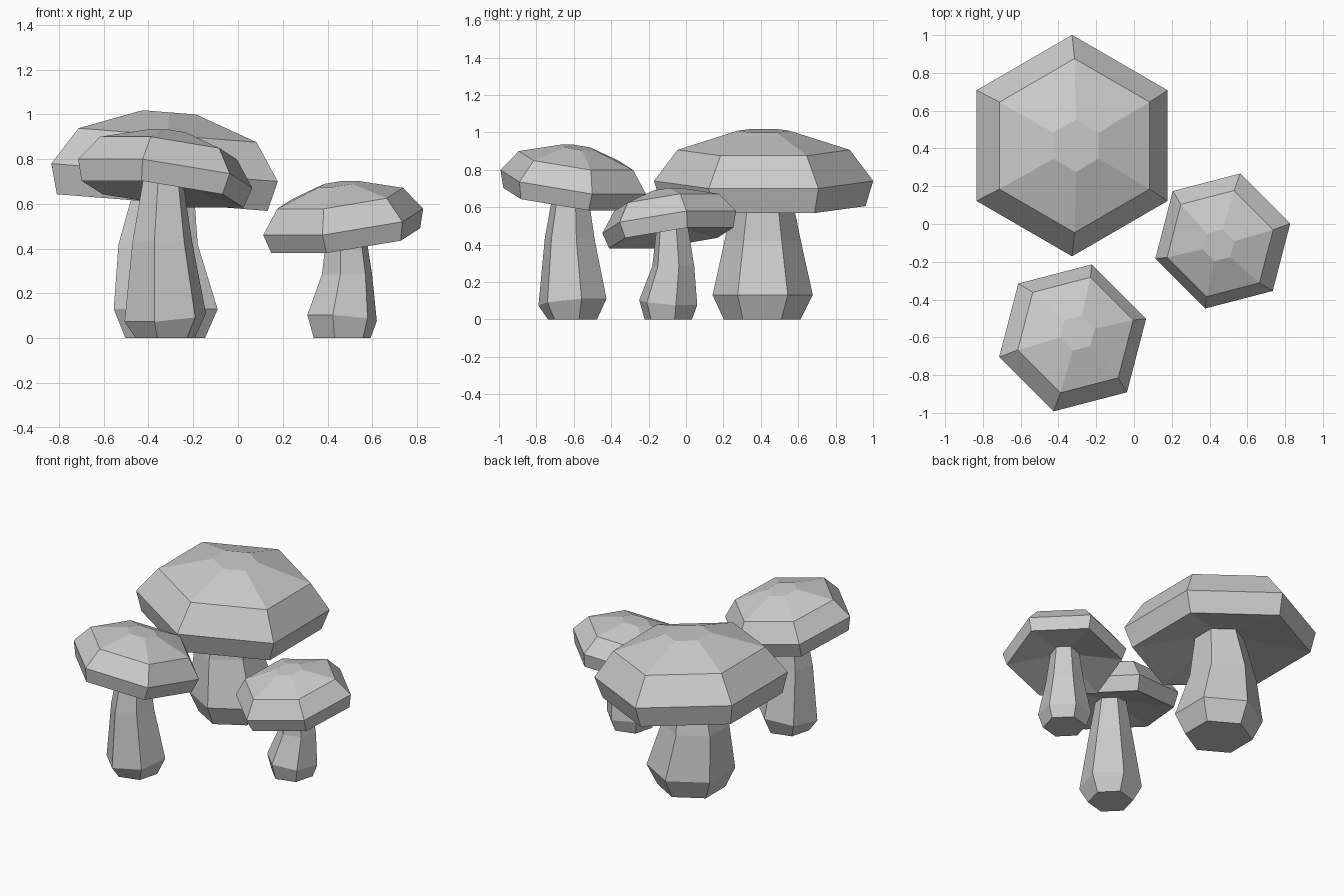
import bpy, bmesh
from math import cos, sin, radians
from mathutils import Vector

if "Cube" in bpy.data.objects:
    bpy.data.objects.remove(bpy.data.objects["Cube"])


def loft(name, rings):
    """Join six-point rings in order and close both ends."""
    bm = bmesh.new()
    loops = [[bm.verts.new(p) for p in ring] for ring in rings]
    for a, b in zip(loops, loops[1:]):
        for i in range(6):
            j = (i + 1) % 6
            bm.faces.new((a[i], a[j], b[j], b[i]))
    bm.faces.new(loops[0][::-1])
    bm.faces.new(loops[-1])
    bmesh.ops.recalc_face_normals(bm, faces=bm.faces)
    mesh = bpy.data.meshes.new(name)
    bm.to_mesh(mesh)
    bm.free()
    bpy.context.collection.objects.link(bpy.data.objects.new(name, mesh))


def hexagon(centre, radius, turn, normal):
    q = Vector((0, 0, 1)).rotation_difference(Vector(normal))
    return [Vector(centre) + q @ Vector((radius * cos(radians(turn + 60 * i)),
                                         radius * sin(radians(turn + 60 * i)), 0))
            for i in range(6)]


# Cap profile (radius, height) relative to the widest ring
CAP = [(0.25, -0.10), (0.93, -0.23), (1.0, 0.0), (0.786, 0.285), (0.236, 0.46)]


def mushroom(name, centre, radius, turn, normal, stem, bulge_normal):
    n = Vector(normal).normalized()
    loft(name + "_cap", [hexagon(Vector(centre) + n * (h * radius), r * radius, turn, n)
                         for r, h in CAP])
    # Stem: foot, tilted bulge, bend, then a top sunk into the cap
    normals = [(0, 0, 1), bulge_normal, (0, 0, 1), normal]
    loft(name + "_stem", [hexagon(s[:3], s[3], turn, m) for s, m in zip(stem, normals)])


mushroom("large_mushroom", (-0.328, 0.415, 0.74), 0.586, 90, (0.079, 0, 1),
         [(-0.325, 0.407, 0, 0.205), (-0.323, 0.41, 0.13, 0.268),
          (-0.357, 0.41, 0.42, 0.204), (-0.325, 0.41, 0.71, 0.145)], (0, 0, 1))

mushroom("medium_mushroom", (-0.325, -0.603, 0.735), 0.407, 75, (0.132, 0.132, 1),
         [(-0.325, -0.607, 0, 0.136), (-0.325, -0.607, 0.092, 0.189),
          (-0.338, -0.622, 0.43, 0.138), (-0.333, -0.615, 0.71, 0.092)], (-0.08, -0.08, 1))

mushroom("small_mushroom", (0.47, -0.09, 0.52), 0.374, 75, (-0.132, -0.132, 1),
         [(0.465, -0.095, 0, 0.131), (0.465, -0.095, 0.09, 0.161),
          (0.487, -0.068, 0.285, 0.116), (0.481, -0.075, 0.495, 0.087)], (0.07, 0.07, 1))
